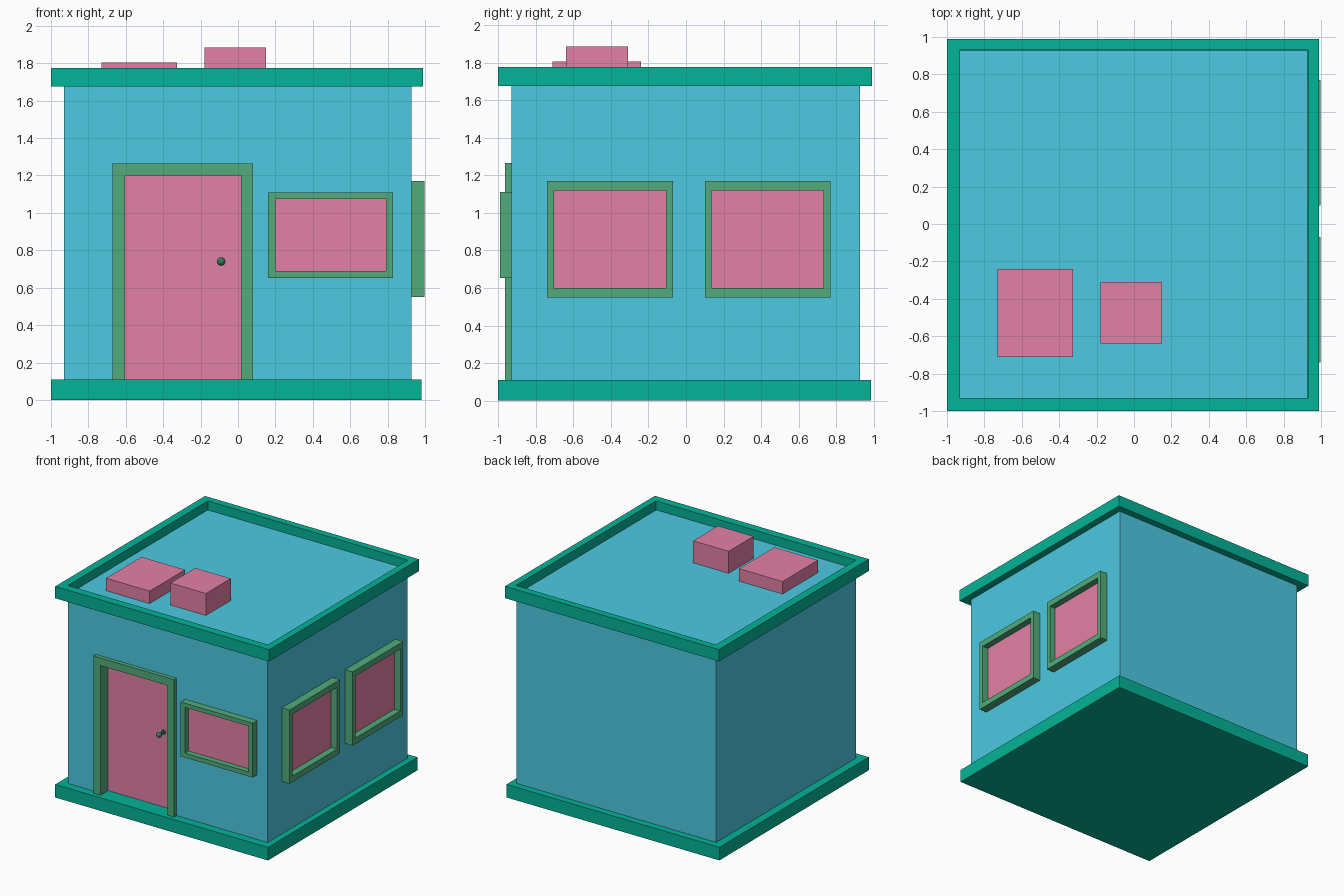
import bpy, bmesh
from math import radians

if "Cube" in bpy.data.objects:
    bpy.data.objects.remove(bpy.data.objects["Cube"])


def material(name, rgb):
    m = bpy.data.materials.new(name)
    m.diffuse_color = (*[(c / 255) ** 2.2 for c in rgb], 1)
    m.use_nodes = True
    m.node_tree.nodes["Principled BSDF"].inputs["Base Color"].default_value = m.diffuse_color
    return m


BLUE = material("wall_blue", (78, 200, 226))
TEAL = material("trim_teal", (12, 178, 150))
GREEN = material("frame_green", (82, 170, 122))
PINK = material("panel_pink", (226, 128, 164))
KNOB = material("knob_green", (50, 125, 85))


def add_mesh(name, verts, faces, mat):
    mesh = bpy.data.meshes.new(name)
    mesh.from_pydata(verts, [], faces)
    bm = bmesh.new()
    bm.from_mesh(mesh)
    bmesh.ops.recalc_face_normals(bm, faces=bm.faces)
    bm.to_mesh(mesh)
    bm.free()
    ob = bpy.data.objects.new(name, mesh)
    bpy.context.collection.objects.link(ob)
    if mat:
        mesh.materials.append(mat)
    return ob


def box(name, x, y, z, mat=None):
    verts = [(a, b, c) for a in x for b in y for c in z]
    faces = [(0, 1, 3, 2), (4, 6, 7, 5), (0, 4, 5, 1),
             (2, 3, 7, 6), (0, 2, 6, 4), (1, 5, 7, 3)]
    return add_mesh(name, verts, faces, mat)


def corners(u, v):
    return [(u[0], v[0]), (u[0], v[1]), (u[1], v[1]), (u[1], v[0])]


def frame(name, outer, inner, depth, place, mat, closed=True):
    """Rectangular border; place maps (u, v, depth) to xyz. Open = no sill."""
    verts = [place(u, v, d) for o, i in zip(corners(*outer), corners(*inner))
             for u, v in (o, i) for d in depth]
    faces = []
    for k in range(4 if closed else 3):
        a, b = 4 * k, 4 * ((k + 1) % 4)
        faces += [(a + p, a + q, b + q, b + p)
                  for p, q in ((0, 1), (1, 3), (3, 2), (2, 0))]
    if not closed:
        faces += [(0, 1, 3, 2), (12, 14, 15, 13)]
    return add_mesh(name, verts, faces, mat)


def on_front(u, v, d):
    return (u, d, v)


def on_right(u, v, d):
    return (d, u, v)


def on_roof(u, v, d):
    return (u, v, d)


# Base slab, walls and roof edge
box("base_slab", (-1, 0.98), (-1, 0.985), (0, 0.11), TEAL)
walls = box("walls", (-0.93, 0.927), (-0.93, 0.927), (0.10, 1.70), BLUE)
frame("roof_rim", ((-1, 0.99), (-1, 0.99)), ((-0.93, 0.93), (-0.93, 0.93)),
      (1.675, 1.775), on_roof, TEAL)

# Door recess
cutter = box("door_cutter", (-0.635, 0.045), (-1.1, -0.85), (0.0, 1.23))
cutter.hide_render = True
cut = walls.modifiers.new("door_recess", 'BOOLEAN')
cut.operation = 'DIFFERENCE'
cut.object = cutter
bpy.context.view_layer.objects.active = walls
bpy.ops.object.modifier_apply(modifier=cut.name)
bpy.data.objects.remove(cutter)

# Door, its frame and knob
frame("door_frame", ((-0.67, 0.08), (0.11, 1.265)), ((-0.605, 0.017), (0.11, 1.20)),
      (-0.963, -0.84), on_front, GREEN, closed=False)
box("door", (-0.62, 0.03), (-0.86, -0.84), (0.11, 1.215), PINK)


def smooth_part(name):
    ob = bpy.context.object
    ob.name = name
    ob.data.materials.append(KNOB)
    bpy.ops.object.shade_smooth_by_angle(angle=radians(40))


for name, r, y, length in (("knob_plate", 0.020, -0.862, 0.012),
                           ("knob_stem", 0.009, -0.885, 0.05)):
    bpy.ops.mesh.primitive_cylinder_add(vertices=16, radius=r, depth=length,
                                        location=(-0.09, y, 0.74),
                                        rotation=(radians(90), 0, 0))
    smooth_part(name)
bpy.ops.mesh.primitive_uv_sphere_add(segments=16, ring_count=10, radius=0.023,
                                     location=(-0.09, -0.92, 0.74),
                                     rotation=(radians(90), 0, 0))
smooth_part("door_knob")

# Front window
frame("front_window_frame", ((0.16, 0.83), (0.653, 1.11)), ((0.20, 0.79), (0.69, 1.075)),
      (-0.99, -0.92), on_front, GREEN)
box("front_window_pane", (0.19, 0.80), (-0.942, -0.92), (0.68, 1.085), PINK)

# Two windows on the right wall
for i, y0 in enumerate((-0.74, 0.10), 1):
    frame(f"side_window_frame_{i}", ((y0, y0 + 0.67), (0.55, 1.17)),
          ((y0 + 0.037, y0 + 0.633), (0.60, 1.12)), (0.915, 0.997), on_right, GREEN)
    box(f"side_window_pane_{i}", (0.915, 0.942), (y0 + 0.03, y0 + 0.64),
        (0.59, 1.13), PINK)

# Roof units
box("roof_unit_low", (-0.73, -0.325), (-0.71, -0.24), (1.695, 1.805), PINK)
box("roof_unit_tall", (-0.18, 0.15), (-0.64, -0.31), (1.695, 1.885), PINK)
